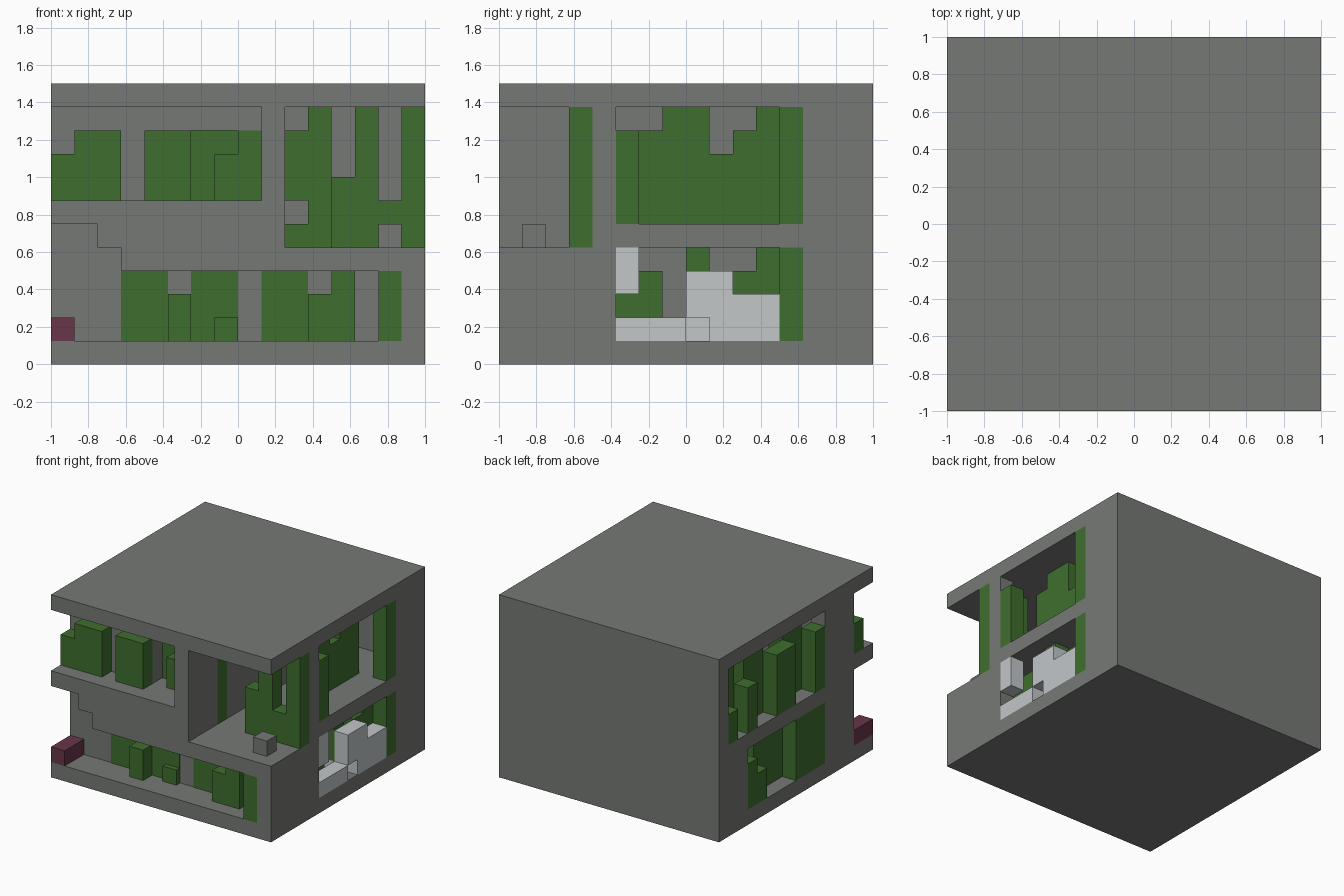
import bpy, bmesh

cube = bpy.data.objects.get("Cube")
if cube:
    bpy.data.objects.remove(cube, do_unlink=True)

UNIT = 0.125  # edge of one building block


def material(name, rgb):
    mat = bpy.data.materials.new(name)
    mat.use_nodes = True
    linear = [((c / 255 + 0.055) / 1.055) ** 2.4 for c in rgb] + [1]
    mat.diffuse_color = linear
    mat.node_tree.nodes["Principled BSDF"].inputs["Base Color"].default_value = linear
    return mat


STONE = material("stone grey", (118, 121, 117))
LEAF = material("leaf green", (63, 110, 46))
PALE = material("pale grey", (194, 199, 201))
PLUM = material("plum red", (103, 54, 73))


def blocks(name, mat, boxes):
    """One object from boxes given as x, y and z ranges in block units."""
    bm = bmesh.new()
    for x0, x1, y0, y1, z0, z1 in boxes:
        made = bmesh.ops.create_cube(bm, size=1)["verts"]
        for v in made:
            v.co = (UNIT * (x1 if v.co.x > 0 else x0),
                    UNIT * (y1 if v.co.y > 0 else y0),
                    UNIT * (z1 if v.co.z > 0 else z0))
    mesh = bpy.data.meshes.new(name)
    bm.to_mesh(mesh)
    bm.free()
    mesh.materials.append(mat)
    obj = bpy.data.objects.new(name, mesh)
    bpy.context.collection.objects.link(obj)
    return obj


def carve(target, openings):
    """Cut each opening out of the target and bake the result."""
    cutters = []
    for label, box in openings.items():
        cutter = blocks(label + "_cutter", STONE, [box])
        cutter.hide_render = True
        mod = target.modifiers.new(label, "BOOLEAN")
        mod.operation, mod.solver, mod.object = "DIFFERENCE", "EXACT", cutter
        cutters.append(cutter)
    bpy.context.view_layer.update()
    graph = bpy.context.evaluated_depsgraph_get()
    baked = bpy.data.meshes.new_from_object(target.evaluated_get(graph))
    target.modifiers.clear()
    target.data = baked
    for cutter in cutters:
        bpy.data.objects.remove(cutter, do_unlink=True)


# Concrete shell with balconies, rooms and side windows
shell = blocks("building_shell", STONE, [(-8, 8, -8, 8, 0, 12)])
carve(shell, {
    "upper_left_balcony": (-9, 1, -9, -6, 7, 11),
    "upper_right_balcony": (2, 9, -9, -4, 5, 11),
    "lower_terrace": (-9, 6, -9, -6, 1, 4),
    "terrace_high_step": (-9, -6, -9, -6, 1, 6),
    "terrace_low_step": (-9, -5, -9, -6, 1, 5),
    "terrace_end_planter": (6, 7, -9, -7, 1, 4),
    "balcony_doorway": (-2, 1, -7, -4, 7, 10),
    "upper_left_room": (-7, 0, -5, 7, 6, 11),
    "upper_left_window": (-9, -6, -3, 7, 6, 11),
    "upper_right_room": (2, 7, -5, 7, 6, 11),
    "sunken_floor": (2, 5, -5, 4, 5, 11),
    "upper_right_window": (6, 9, -3, 5, 6, 11),
    "lower_left_room": (-7, 0, -5, 7, 1, 5),
    "lower_left_window": (-9, -6, -3, 5, 1, 5),
    "lower_right_room": (5, 7, -5, 7, 1, 5),
    "lower_right_window": (6, 9, -3, 5, 1, 5),
    "partition_planter": (1, 3, -5, -4, 5, 11),
})

# Upper left balcony planting
blocks("upper_left_balcony_hedge", LEAF, [
    (-8, -7, -7, -6, 7, 9), (-7, -5, -7, -6, 7, 10), (-4, -2, -7, -6, 7, 10),
    (-2, -1, -5, -4, 7, 10), (-1, 0, -6, -5, 7, 9), (-1, 0, -5, -4, 9, 10),
    (0, 1, -6, -5, 7, 10),
])

# Upper right balcony planting and stool
blocks("upper_right_balcony_hedge", LEAF, [
    (4, 5, -5, -4, 5, 8), (5, 6, -5, -4, 5, 11), (6, 7, -5, -4, 5, 7),
    (7, 8, -5, -4, 5, 11), (1, 2, -5, -4, 5, 11),
])
blocks("sunken_room_hedge", LEAF, [
    (2, 3, 3, 4, 5, 6), (2, 3, 3, 4, 7, 10), (3, 4, 3, 4, 5, 11),
])
blocks("balcony_stool", STONE, [(6, 7, -7, -6, 5, 6)])

# Lower terrace planting and bench
blocks("terrace_hedge", LEAF, [
    (-5, -3, -6.05, -5, 1, 4), (-3, -2, -7, -6, 1, 3), (-2, -1, -6.05, -5, 1, 4),
    (-1, 0, -6.4, -5, 1, 2), (-1, 0, -6.05, -5, 2, 4), (1, 3, -6.05, -5, 1, 4),
    (3, 4, -7, -6, 1, 3), (4, 5, -7, -6, 1, 4), (6, 7, -8, -7, 1, 4),
])
blocks("plum_bench", PLUM, [(-8, -7, -8, -6, 1, 2)])

# Right side planting
blocks("upper_right_window_hedge", LEAF, [
    (7, 8, -3, -2, 6, 10), (6, 7, -3, -2, 6, 7), (5, 6, -2, -1, 6, 10),
    (5, 6, -1, 1, 6, 11), (5, 6, 1, 2, 6, 9), (5, 6, 2, 3, 6, 10),
    (5, 6, 3, 4, 6, 11), (7, 8, 4, 5, 6, 11),
])
blocks("lower_right_window_hedge", LEAF, [
    (6, 7, -3, -2, 2, 3), (6, 7, -2, -1, 1, 4), (6, 7, 0, 1, 2, 5),
    (6, 7, 2, 3, 1, 4), (6, 7, 3, 4, 1, 5), (7, 8, 4, 5, 1, 5),
])

# Pale stepped screen in the lower right window
blocks("pale_screen", PALE, [
    (7, 8, -3, 0, 1, 2), (7, 8, -3, -2, 3, 5), (7, 8, 0, 1, 2, 4),
    (7, 8, 1, 2, 1, 4), (7, 8, 2, 4, 1, 3), (6, 7, 0, 1, 1, 2),
])

# Left side planting
blocks("upper_left_window_hedge", LEAF, [
    (-8, -7, -3, -2, 6, 10), (-7, -6, -2, 0, 6, 11), (-8, -7, 0, 2, 6, 10),
    (-7, -6, 2, 4, 6, 11), (-8, -7, 4, 5, 6, 9), (-7, -6, 5, 6, 6, 11),
    (-8, -7, 6, 7, 6, 8),
])
blocks("lower_left_window_hedge", LEAF, [
    (-8, -7, -3, 0, 1, 5), (-7, -6, 0, 1, 1, 5), (-7, -6, 1, 3, 1, 5),
    (-8, -7, 3, 4, 1, 3), (-8, -7, 4, 5, 1, 4),
])
